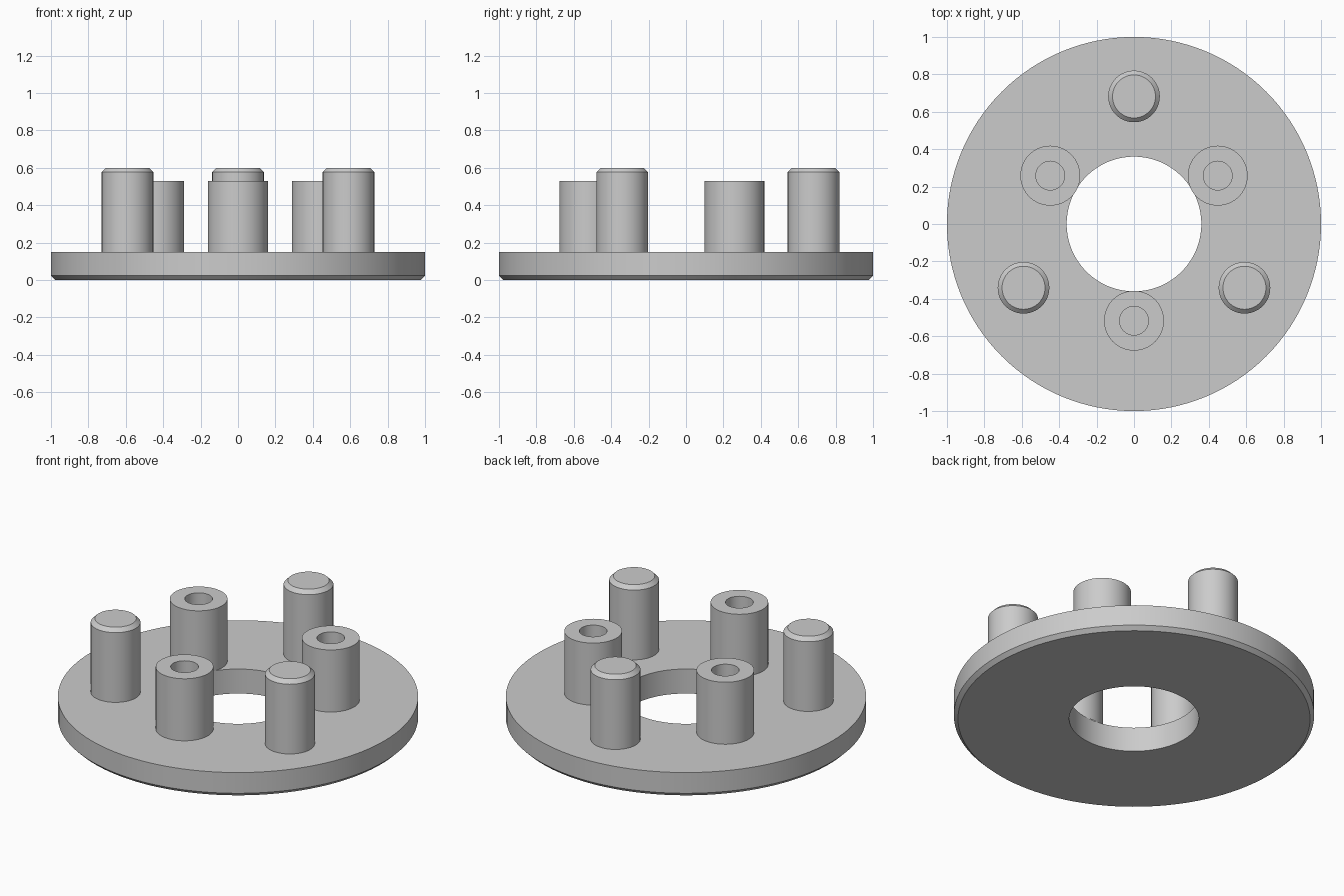
import bpy, bmesh
from math import cos, sin, pi, radians

cube = bpy.data.objects.get("Cube")
if cube:
    bpy.data.objects.remove(cube, do_unlink=True)

# Single plain grey material
grey = bpy.data.materials.new("plain_grey")
grey.use_nodes = True
grey.diffuse_color = (0.6, 0.6, 0.6, 1)
grey.node_tree.nodes["Principled BSDF"].inputs["Base Color"].default_value = (0.6, 0.6, 0.6, 1)


def lathe(name, profile, location, segments, closed=False):
    """Revolve (radius, z) points around z; a radius of 0 makes a cap centre."""
    bm = bmesh.new()
    rings = []
    for r, z in profile:
        if r == 0:
            rings.append([bm.verts.new((0, 0, z))] * segments)
        else:
            rings.append([bm.verts.new((r * cos(2 * pi * i / segments),
                                        r * sin(2 * pi * i / segments), z))
                          for i in range(segments)])
    pairs = list(zip(rings, rings[1:]))
    if closed:
        pairs.append((rings[-1], rings[0]))
    for a, b in pairs:
        for i in range(segments):
            j = (i + 1) % segments
            corners = list(dict.fromkeys((a[i], a[j], b[j], b[i])))
            bm.faces.new(corners)
    mesh = bpy.data.meshes.new(name)
    bm.to_mesh(mesh)
    bm.free()
    mesh.materials.append(grey)
    obj = bpy.data.objects.new(name, mesh)
    obj.location = location
    bpy.context.collection.objects.link(obj)
    bpy.ops.object.select_all(action="DESELECT")
    obj.select_set(True)
    bpy.context.view_layer.objects.active = obj
    bpy.ops.object.shade_smooth_by_angle(angle=radians(30))
    return obj


PLATE_TOP = 0.15

# Ring plate with a chamfered lower rim
lathe("base_plate",
      [(0.36, 0), (0.977, 0), (1, 0.023), (1, PLATE_TOP), (0.36, PLATE_TOP)],
      (0, 0, 0), 128, closed=True)

# Three outer pegs with chamfered tips, alternating with three hollow bosses
for k in range(3):
    a = radians(90 + 120 * k)
    lathe(f"peg_{k + 1}",
          [(0.138, PLATE_TOP), (0.138, 0.577), (0.115, 0.6), (0, 0.6)],
          (0.682 * cos(a), 0.682 * sin(a), 0), 64)
    a = radians(30 + 120 * k)
    lathe(f"hollow_boss_{k + 1}",
          [(0.16, PLATE_TOP), (0.16, 0.53), (0.077, 0.53), (0.077, PLATE_TOP)],
          (0.517 * cos(a), 0.517 * sin(a), 0), 64)
